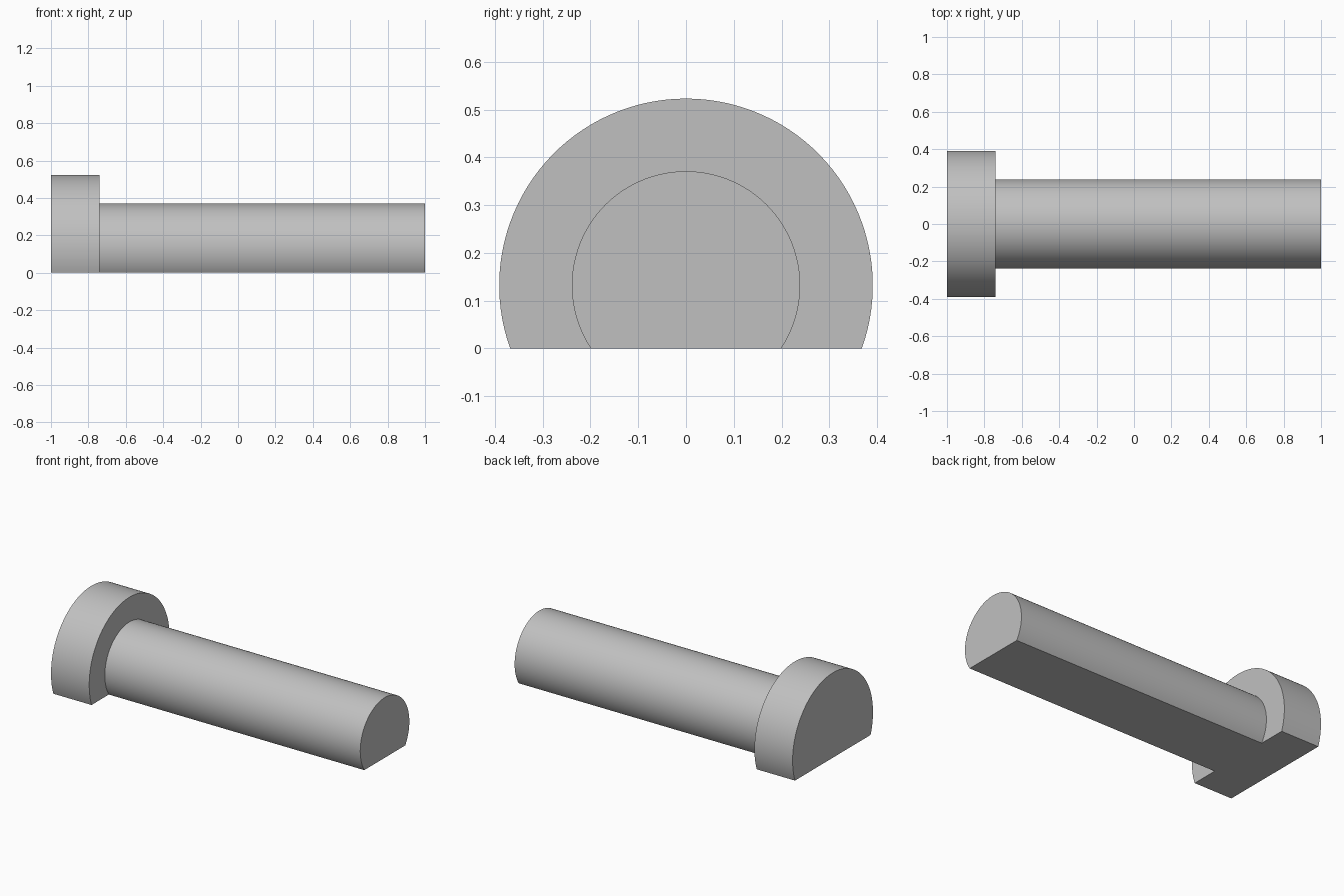
import bpy
import bmesh
from math import asin, cos, sin, pi, radians

if "Cube" in bpy.data.objects:
    bpy.data.objects.remove(bpy.data.objects["Cube"], do_unlink=True)

AXIS_Z = 0.132   # height of the common axis above the flat underside
SEGMENTS = 72

metal = bpy.data.materials.new("plain_grey")
metal.use_nodes = True
grey = (0.53, 0.53, 0.53, 1)
metal.diffuse_color = grey
metal.node_tree.nodes["Principled BSDF"].inputs["Base Color"].default_value = grey


def flat_bottomed_cylinder(name, radius, x0, x1, start_cap=True):
    """Cylinder along x, cut flat at z = 0."""
    bm = bmesh.new()
    start = -asin(AXIS_Z / radius)
    sweep = pi - 2 * start
    angles = [start + sweep * i / SEGMENTS for i in range(SEGMENTS + 1)]
    rings = [[bm.verts.new((x, radius * cos(a), AXIS_Z + radius * sin(a)))
              for a in angles] for x in (x0, x1)]
    near, far = rings
    # Curved side and flat underside
    for i in range(len(angles)):
        j = (i + 1) % len(angles)
        bm.faces.new((near[i], near[j], far[j], far[i]))
    # End caps
    bm.faces.new(far)
    if start_cap:
        bm.faces.new(near[::-1])
    bm.normal_update()

    mesh = bpy.data.meshes.new(name)
    bm.to_mesh(mesh)
    bm.free()
    mesh.materials.append(metal)
    obj = bpy.data.objects.new(name, mesh)
    bpy.context.collection.objects.link(obj)

    bpy.ops.object.select_all(action="DESELECT")
    obj.select_set(True)
    bpy.context.view_layer.objects.active = obj
    bpy.ops.object.shade_smooth_by_angle(angle=radians(30))
    return obj


# Wide head at the right end, long shaft running to the left
flat_bottomed_cylinder("head", 0.391, -1.0, -0.74)
flat_bottomed_cylinder("shaft", 0.239, -0.74, 1.0, start_cap=False)
